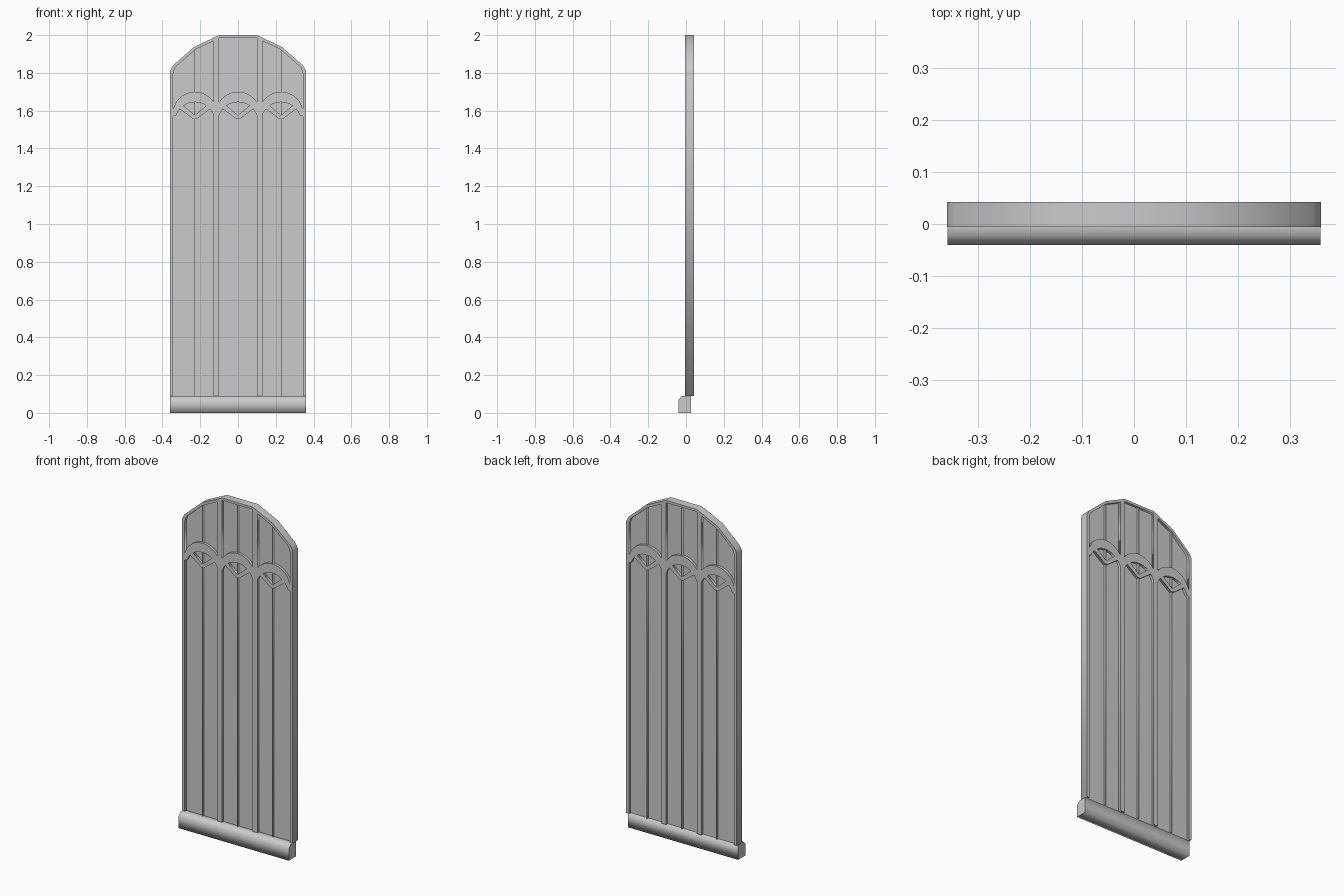
import bpy
from math import sqrt, pi

if "Cube" in bpy.data.objects:
    bpy.data.objects.remove(bpy.data.objects["Cube"])

Y_MID = 0.018      # centre plane of the door leaf
FLOOR = 0.09       # top of the base rail


def plate(name, loops, depth, rot, loc):
    """Extrude closed 2D outlines (inner loops become holes) to a mesh."""
    cu = bpy.data.curves.new(name, 'CURVE')
    cu.dimensions = '2D'
    cu.fill_mode = 'BOTH'
    cu.extrude = depth / 2
    for pts in loops:
        sp = cu.splines.new('POLY')
        sp.points.add(len(pts) - 1)
        for p, (x, y) in zip(sp.points, pts):
            p.co = (x, y, 0, 1)
        sp.use_cyclic_u = True
    tmp = bpy.data.objects.new(name + "_curve", cu)
    bpy.context.collection.objects.link(tmp)
    bpy.context.view_layer.update()
    dg = bpy.context.evaluated_depsgraph_get()
    me = bpy.data.meshes.new_from_object(tmp.evaluated_get(dg))
    bpy.data.objects.remove(tmp)
    ob = bpy.data.objects.new(name, me)
    ob.rotation_euler = rot
    ob.location = loc
    bpy.context.collection.objects.link(ob)
    return ob


def arc(c, x0, x1, apex, r, n):
    """Points on a round arch centred on x = c, from x0 to x1."""
    out = []
    for i in range(n + 1):
        x = x0 + (x1 - x0) * i / n
        out.append((x, apex - r + sqrt(max(r * r - (x - c) ** 2, 0))))
    return out


def mirror(pts):
    return [(-x, z) for x, z in reversed(pts)]


FRONT = (pi / 2, 0, 0)
bays = [(-0.343, -0.228, -0.13), (-0.10, 0.0, 0.10), (0.13, 0.228, 0.343)]

# Outer frame outline: notched along the bottom by the three lower openings
outline = [(-0.36, FLOOR)]
for l, c, r in bays:
    left = arc(c, max(l, c - 0.1), c - 0.08, 1.645, 0.106, 3)
    right = arc(c, c + 0.08, min(r, c + 0.1), 1.645, 0.106, 3)
    outline += [(l, FLOOR), (l, 1.57)] + left
    outline += [(c - 0.009, 1.556), (c + 0.009, 1.556)]
    outline += right + [(r, 1.57), (r, FLOOR)]
outline.append((0.36, FLOOR))
crown = [(0.36, 1.81), (0.345, 1.838), (0.233, 1.937), (0.10, 2.0)]
outline += crown + mirror(crown)

# Upper openings and fan-shaped tracery openings
side_top = [(0.343, 1.80), (0.332, 1.829), (0.226, 1.923), (0.13, 1.969)]
tops = [mirror(side_top), [(0.10, 1.986), (-0.10, 1.986)], side_top]
holes = []
for (l, c, r), top in zip(bays, tops):
    holes.append(arc(c, l, r, 1.70, 0.119, 14) + top)
    holes.append(arc(c, c - 0.06, c + 0.06, 1.645, 0.106, 8) + [(c, 1.576)])
plate("tracery_frame", [outline] + holes, 0.048, FRONT, (0, Y_MID, 0))

# Recessed panel behind the tracery
rim = [(0.35, FLOOR), (0.35, 1.81), (0.34, 1.832), (0.23, 1.93), (0.10, 1.993)]
plate("door_panel", [rim + mirror(rim)], 0.018, FRONT, (0, Y_MID, 0))

# Thin fins down the middle of each bay
for (l, c, r), h in zip(bays, (1.925, 1.988, 1.925)):
    fin = [(c - 0.001, FLOOR), (c + 0.001, FLOOR), (c + 0.001, h), (c - 0.001, h)]
    plate("bay_fin", [fin], 0.046, FRONT, (0, Y_MID, 0))

# Base rail with a chamfered front
rail = [(-0.04, 0), (0.027, 0), (0.027, FLOOR), (-0.021, FLOOR), (-0.04, 0.07)]
plate("base_rail", [rail], 0.718, (pi / 2, 0, pi / 2), (0, 0, 0))
